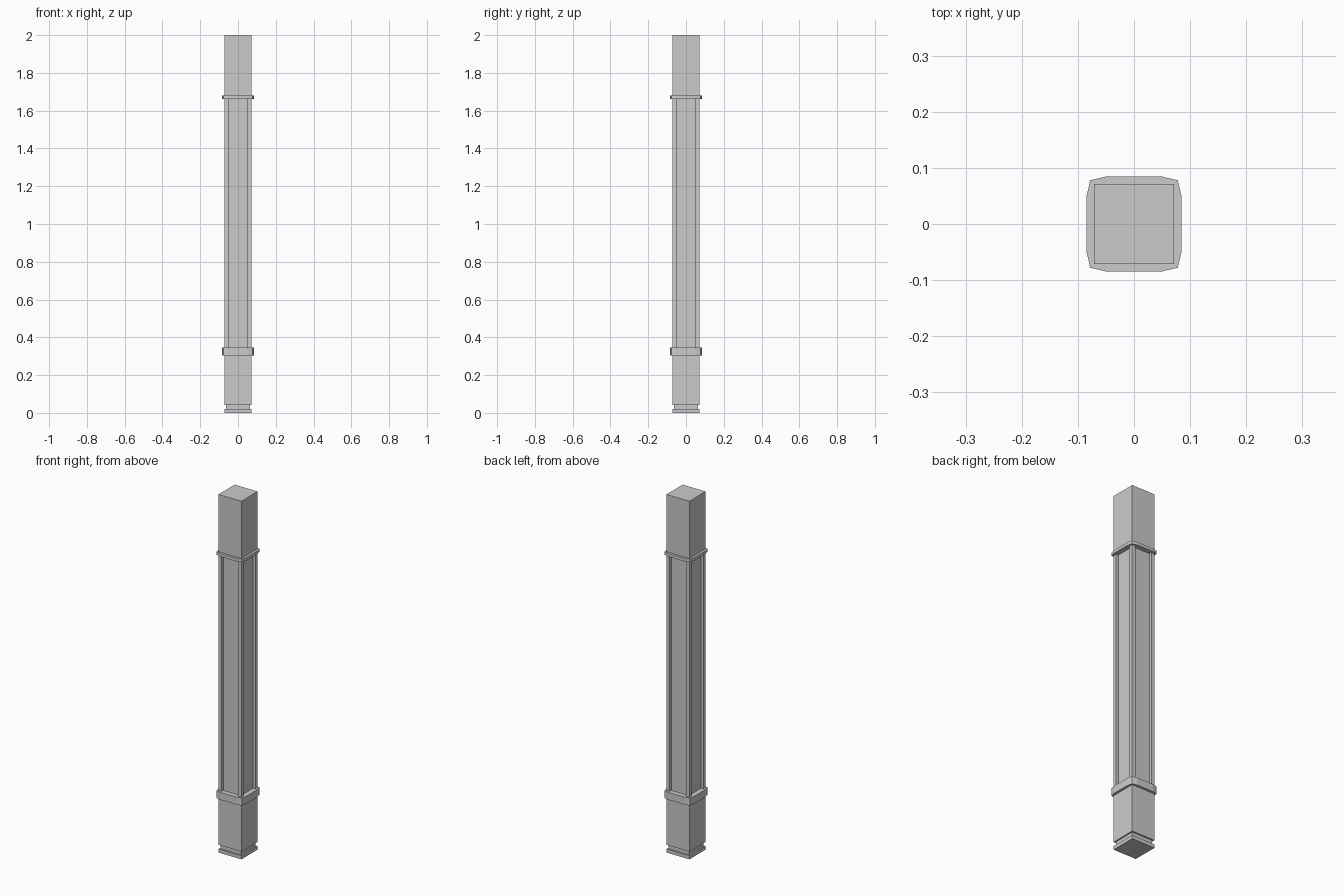
import bpy, bmesh

if "Cube" in bpy.data.objects:
    bpy.data.objects.remove(bpy.data.objects["Cube"])

H = 0.071   # half width of the post


def prism(name, outline, z0, z1):
    """Extrude a closed xy outline from z0 to z1."""
    bm = bmesh.new()
    face = bm.faces.new([bm.verts.new((x, y, z0)) for x, y in outline])
    ext = bmesh.ops.extrude_face_region(bm, geom=[face], use_keep_orig=True)
    for v in ext["geom"]:
        if isinstance(v, bmesh.types.BMVert):
            v.co.z = z1
    bmesh.ops.recalc_face_normals(bm, faces=bm.faces[:])
    mesh = bpy.data.meshes.new(name)
    bm.to_mesh(mesh)
    bm.free()
    obj = bpy.data.objects.new(name, mesh)
    bpy.context.collection.objects.link(obj)
    return obj


def four_sides(points):
    """Repeat the outline of the +x side around all four sides."""
    out = []
    for _ in range(4):
        out += points
        points = [(-y, x) for x, y in points]
    return out


def square(h):
    return four_sides([(h, -h)])


# Foot, recessed neck and lower block
prism("foot", square(H), 0.0, 0.02)
prism("foot_neck", square(0.063), 0.02, 0.043)
prism("lower_block", square(H), 0.043, 0.305)

# Shaft with a sunken panel on every side
r, w = H - 0.014, 0.051
prism("panelled_shaft",
      four_sides([(H, -H), (H, -w), (r, -w), (r, w), (H, w)]),
      0.347, 1.663)

# Collars with tapered corners
collar = four_sides([(0.078, -0.078), (0.0845, -0.05), (0.0845, 0.05)])
prism("lower_collar", collar, 0.305, 0.347)
prism("upper_collar", collar, 1.663, 1.68)

# Upper block
prism("upper_block", square(H), 1.68, 2.0)
